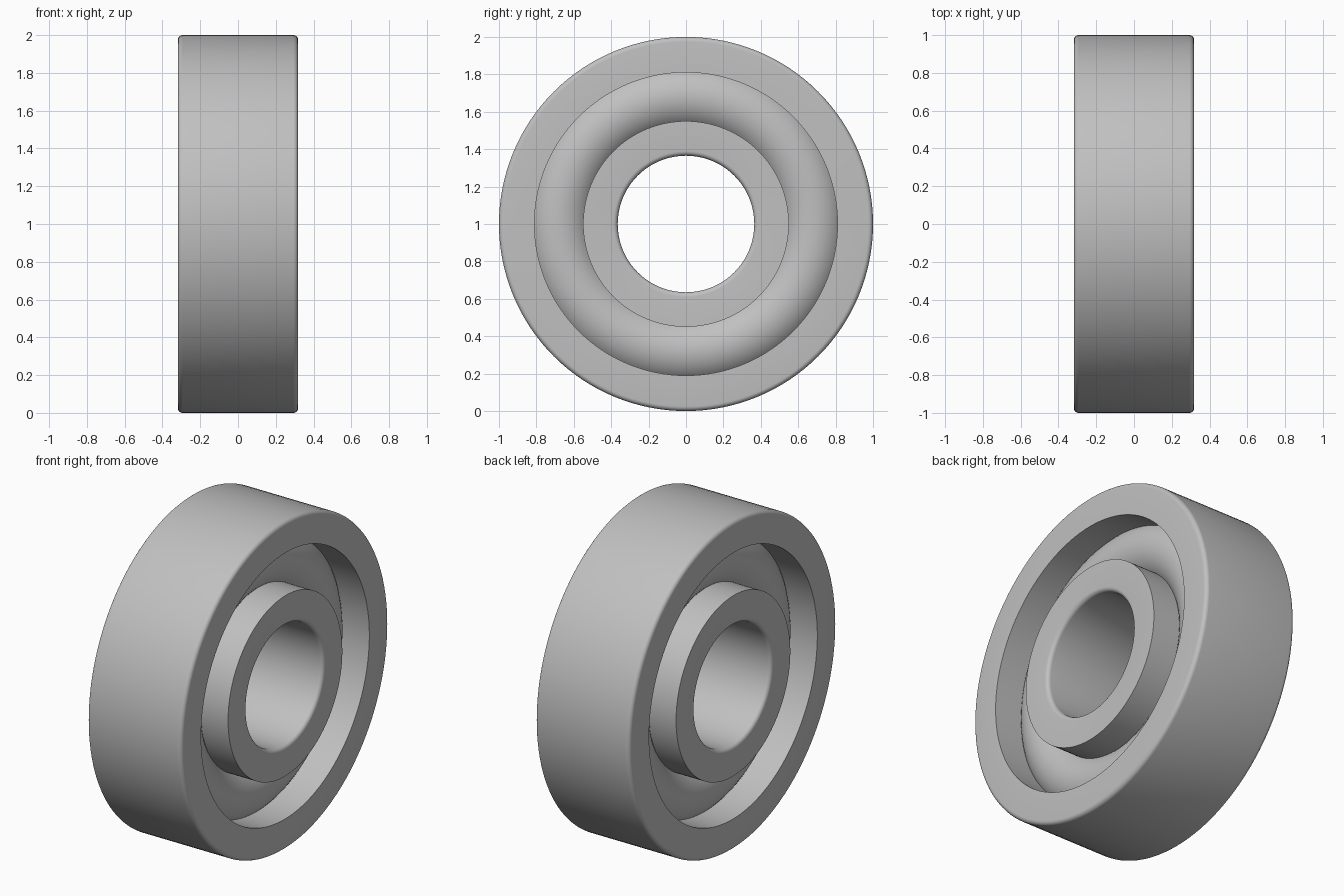
import bpy, bmesh, math
from mathutils import Matrix, Vector

cube = bpy.data.objects.get("Cube")
if cube:
    bpy.data.objects.remove(cube, do_unlink=True)

HALF_WIDTH = 0.318
FILLET = 0.025
SEGMENTS = 128

steel = bpy.data.materials.new("steel grey")
steel.use_nodes = True
steel.diffuse_color = (0.53, 0.53, 0.53, 1)
steel.node_tree.nodes["Principled BSDF"].inputs["Base Color"].default_value = steel.diffuse_color


def revolve(name, profile):
    """Sweep a closed (x, radius) profile around the x axis, raised to stand on the floor."""
    bm = bmesh.new()
    rings = []
    for i in range(SEGMENTS):
        turn = Matrix.Rotation(math.tau * i / SEGMENTS, 3, 'X')
        rings.append([bm.verts.new(turn @ Vector((x, 0, r)) + Vector((0, 0, 1)))
                      for x, r in profile])
    n = len(profile)
    for i, ring in enumerate(rings):
        after = rings[(i + 1) % SEGMENTS]
        for j in range(n):
            k = (j + 1) % n
            bm.faces.new((ring[j], ring[k], after[k], after[j]))
    bmesh.ops.recalc_face_normals(bm, faces=bm.faces)
    mesh = bpy.data.meshes.new(name)
    bm.to_mesh(mesh)
    bm.free()
    mesh.materials.append(steel)
    obj = bpy.data.objects.new(name, mesh)
    bpy.context.collection.objects.link(obj)
    bpy.ops.object.select_all(action='DESELECT')
    obj.select_set(True)
    bpy.context.view_layer.objects.active = obj
    bpy.ops.object.shade_smooth_by_angle(angle=math.radians(35))
    return obj


def ring_profile(sharp_r, round_r):
    """Rectangle with square corners at sharp_r and filleted corners at round_r."""
    side = 1 if round_r > sharp_r else -1
    right = []
    for i in range(7):
        a = math.pi / 2 * i / 6
        right.append((HALF_WIDTH - FILLET * (1 - math.cos(a)),
                      round_r - side * FILLET * (1 - math.sin(a))))
    left = [(-x, r) for x, r in reversed(right)]
    return [(HALF_WIDTH, sharp_r)] + right + left + [(-HALF_WIDTH, sharp_r)]


# Outer and inner rings
revolve("outer_ring", ring_profile(0.81, 1.0))
revolve("inner_ring", ring_profile(0.55, 0.365))

# Rounded rolling element seated between the rings
PITCH, BULGE, STEPS = 0.68, 0.187, 48
revolve("rolling_ring", [(BULGE * math.cos(math.tau * i / STEPS),
                          PITCH + BULGE * math.sin(math.tau * i / STEPS))
                         for i in range(STEPS)])
